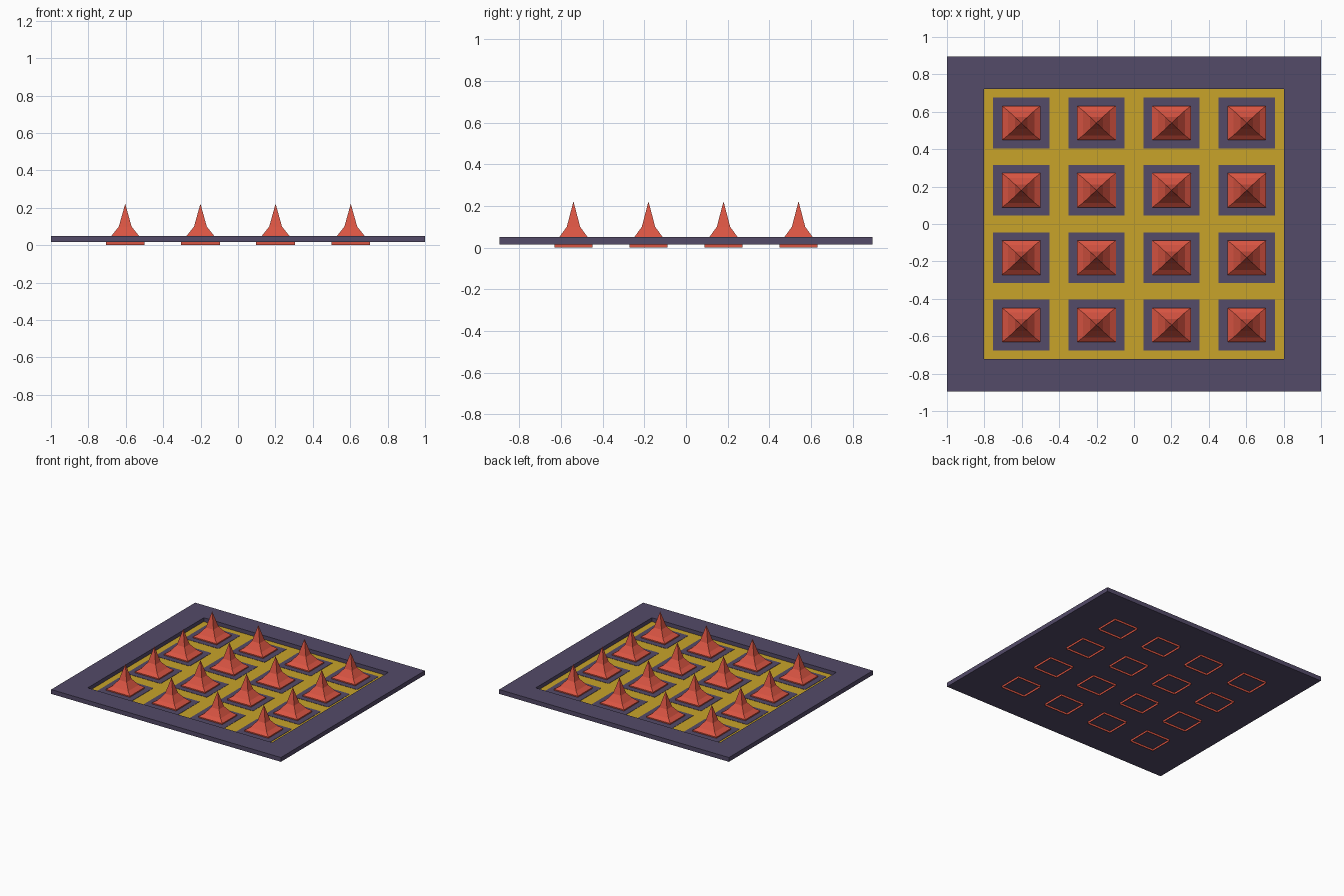
import bpy
import bmesh

default = bpy.data.objects.get("Cube")
if default:
    bpy.data.objects.remove(default, do_unlink=True)


def material(name, rgb):
    m = bpy.data.materials.new(name)
    m.use_nodes = True
    m.diffuse_color = (*rgb, 1)
    m.node_tree.nodes["Principled BSDF"].inputs["Base Color"].default_value = (*rgb, 1)
    return m


purple = material("dusky_purple", (0.087, 0.069, 0.140))
yellow = material("mustard_yellow", (0.58, 0.37, 0.023))
red = material("coral_red", (0.70, 0.09, 0.055))


def stack(name, rings, mats, bottom=True, top=True, apex=None, at=(0, 0)):
    """Join rectangular rings (half width, half depth, z) from bottom to top."""
    bm = bmesh.new()
    loops = []
    for hx, hy, z in rings:
        loops.append([bm.verts.new((sx * hx, sy * hy, z))
                      for sx, sy in ((-1, -1), (1, -1), (1, 1), (-1, 1))])
    for low, high in zip(loops, loops[1:]):
        for i in range(4):
            j = (i + 1) % 4
            bm.faces.new((low[i], low[j], high[j], high[i]))
    if bottom:
        bm.faces.new(loops[0][::-1])
    if apex is not None:
        tip = bm.verts.new((0, 0, apex))
        for i in range(4):
            bm.faces.new((loops[-1][i], loops[-1][(i + 1) % 4], tip))
    elif top:
        # the top cap takes the last material
        bm.faces.new(loops[-1]).material_index = len(mats) - 1
    mesh = bpy.data.meshes.new(name)
    bm.to_mesh(mesh)
    bm.free()
    for m in mats:
        mesh.materials.append(m)
    obj = bpy.data.objects.new(name, mesh)
    obj.location = (*at, 0)
    bpy.context.collection.objects.link(obj)
    return obj


# Tray with a raised border and a yellow sunken floor
stack("tray", [(1, 0.895, 0.016), (1, 0.895, 0.05),
               (0.803, 0.722, 0.05), (0.803, 0.722, 0.02)], [purple, yellow])

# Grid of flared spikes, each on a thin purple pad, with an open foot below
for row in range(4):
    for col in range(4):
        at = ((col - 1.5) * 0.402, (row - 1.5) * 0.36)
        stack("pad", [(0.15, 0.135, 0.019), (0.15, 0.135, 0.022)],
              [purple], at=at)
        stack("spike", [(0.104, 0.092, 0), (0.104, 0.092, 0.031),
                        (0.072, 0.067, 0.052), (0.034, 0.032, 0.1)],
              [red], bottom=False, apex=0.222, at=at)
